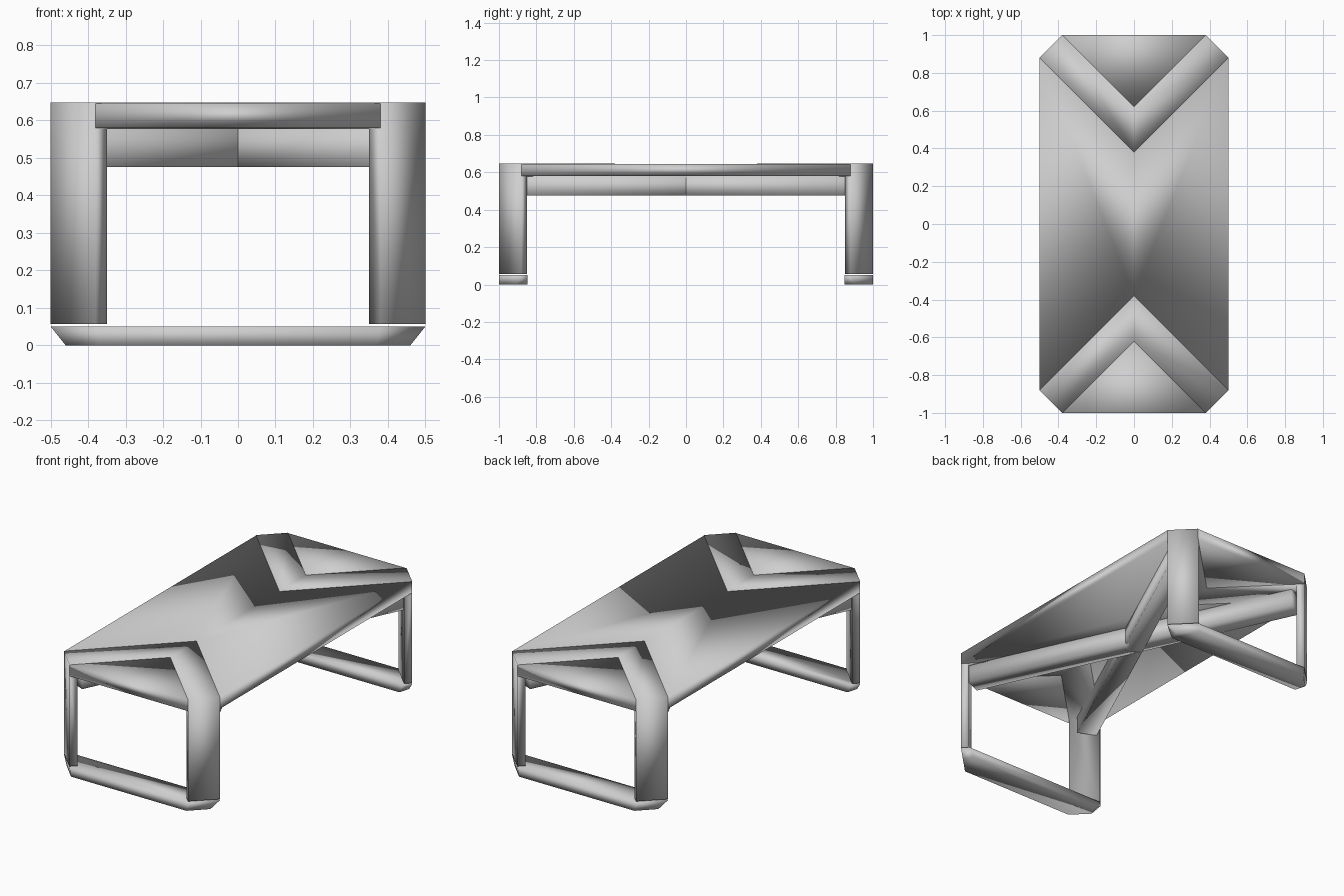
import bpy, bmesh, math
from mathutils import Vector

if "Cube" in bpy.data.objects:
    bpy.data.objects.remove(bpy.data.objects["Cube"])

grey = bpy.data.materials.new("light_grey")
grey.diffuse_color = (0.62, 0.62, 0.62, 1)
grey.use_nodes = True
grey.node_tree.nodes["Principled BSDF"].inputs["Base Color"].default_value = grey.diffuse_color

TOP, UNDER = 0.645, 0.58      # table top heights
LEG_FOOT = 0.057              # lower end of the legs
STRAP = 0.03                  # diagonal inset of the leg's inner face


def finish(name, bm):
    bmesh.ops.recalc_face_normals(bm, faces=bm.faces)
    mesh = bpy.data.meshes.new(name)
    bm.to_mesh(mesh)
    bm.free()
    for p in mesh.polygons:
        p.use_smooth = True
    mesh.materials.append(grey)
    obj = bpy.data.objects.new(name, mesh)
    bpy.context.collection.objects.link(obj)
    return obj


def loft(name, sections):
    """Skin a row of equal-sized loops and close both ends."""
    bm = bmesh.new()
    rows = [[bm.verts.new(p) for p in s] for s in sections]
    n = len(rows[0])
    for a, b in zip(rows, rows[1:]):
        for i in range(n):
            j = (i + 1) % n
            bm.faces.new((a[i], a[j], b[j], b[i]))
    bm.faces.new(rows[0])
    bm.faces.new(rows[-1])
    return finish(name, bm)


def slab(name, outline, z0, z1):
    return loft(name, [[(x, y, z) for x, y in outline] for z in (z0, z1)])


# centre panel, notched by the two V-shaped straps
slab("centre_panel", [(-0.5, -0.88), (0, -0.38), (0.5, -0.88),
                      (0.5, 0.88), (0, 0.38), (-0.5, 0.88)], UNDER, TOP)

for end, label in ((-1, "front"), (1, "back")):
    # triangular end panel inside the V
    slab(label + "_end_panel", [(-0.38, end), (0.38, end), (0, 0.62 * end)],
         UNDER, TOP)

    # folded strap: leg up, V across the top, leg down
    def leg_section(side, z_out, z_in):
        d = STRAP
        return [(side * 0.38, end, z_out), (side * 0.5, end * 0.88, z_out),
                (side * (0.5 - d), end * (0.88 - d), z_in),
                (side * (0.38 - d), end * (1 - d), z_in)]
    apex = [(0, end * 0.62, 0.648), (0, end * 0.38, 0.648),
            (0, end * 0.38, 0.577), (0, end * 0.62, 0.577)]
    loft(label + "_leg_strap", [
        leg_section(-1, LEG_FOOT, LEG_FOOT), leg_section(-1, 0.647, 0.577),
        apex,
        leg_section(1, 0.647, 0.577), leg_section(1, LEG_FOOT, LEG_FOOT)])

    # floor rail with undercut ends
    upper = [(-0.38, -1), (0.38, -1), (0.5, -0.88), (0.465, -0.848),
             (-0.465, -0.848), (-0.5, -0.88)]
    lower = [(-0.37, -1), (0.37, -1), (0.46, -0.91), (0.44, -0.848),
             (-0.44, -0.848), (-0.46, -0.91)]
    loft(label + "_floor_rail", [[(x, -end * y, z) for x, y in ring]
                                 for ring, z in ((lower, 0), (upper, 0.05))])

# crossed braces from leg to leg under the top
for side, label in ((1, "right"), (-1, "left")):
    tip = Vector((side * 0.41, 0.89, 0))
    across = Vector((-tip.y, tip.x, 0)).normalized() * 0.055
    slab(label + "_cross_brace",
         [(p.x, p.y) for p in (tip + across, tip - across,
                               -tip - across, -tip + across)], 0.476, 0.579)
